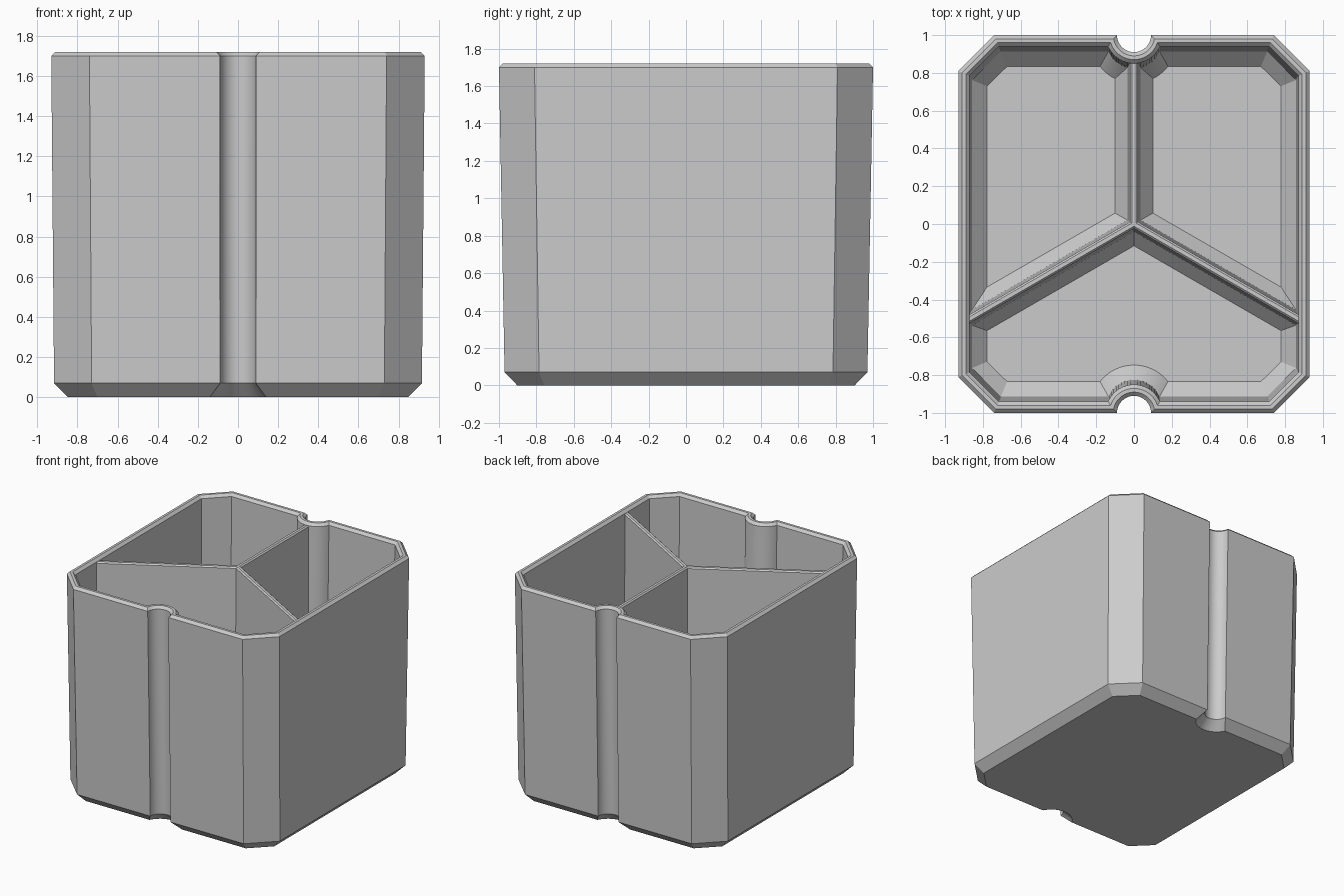
import bpy
import bmesh
from math import sqrt, sin, cos, asin, pi, radians

cube = bpy.data.objects.get("Cube")
if cube:
    bpy.data.objects.remove(cube, do_unlink=True)

HALF_X, HALF_Y, CORNER = 0.93, 1.0, 1.74   # rim half sizes, corner cut x + y
GROOVE, STEPS = 0.09, 20
RIM_Z = 1.70

grey = bpy.data.materials.new("plain grey")
grey.use_nodes = True
colour = (0.6, 0.6, 0.6, 1)
grey.diffuse_color = colour
grey.node_tree.nodes["Principled BSDF"].inputs["Base Color"].default_value = colour


def loft(name, rings):
    """Closed solid through rings of equal point count, capped at both ends."""
    bm = bmesh.new()
    loops = [[bm.verts.new(p) for p in ring] for ring in rings]
    n = len(loops[0])
    for a, b in zip(loops, loops[1:]):
        for i in range(n):
            j = (i + 1) % n
            bm.faces.new((a[i], a[j], b[j], b[i]))
    bm.faces.new(loops[0][::-1])
    bm.faces.new(loops[-1])
    bmesh.ops.recalc_face_normals(bm, faces=bm.faces)
    mesh = bpy.data.meshes.new(name)
    bm.to_mesh(mesh)
    bm.free()
    mesh.materials.append(grey)
    obj = bpy.data.objects.new(name, mesh)
    bpy.context.collection.objects.link(obj)
    bpy.ops.object.select_all(action='DESELECT')
    obj.select_set(True)
    bpy.context.view_layer.objects.active = obj
    bpy.ops.object.shade_smooth_by_angle(angle=radians(30))
    return obj


def body_ring(inset, z):
    """Cut-corner outline with a round groove front and back, inset and tapered."""
    hx, hy = HALF_X - inset, HALF_Y - inset
    cut = CORNER - inset * sqrt(2)
    r = GROOVE + inset
    start = asin(inset / r)
    half = [(hx, -(cut - hx)), (hx, cut - hx), (cut - hy, hy)]
    for i in range(STEPS + 1):
        a = start + (pi - 2 * start) * i / STEPS
        half.append((r * cos(a), HALF_Y - r * sin(a)))
    half.append((-(cut - hy), hy))
    # second half is the first turned by 180 degrees
    ring = half + [(-x, -y) for x, y in half]
    t = min(1, (RIM_Z - z) / (RIM_Z - 0.07)) if z < RIM_Z else 0
    return [(x * (1 - 0.015 * t), y * (1 - 0.03 * t), z) for x, y in ring]


# Container: outside from the base up, over the rim, down inside to the floor
levels = [(0.07, 0), (0, 0.07), (0, RIM_Z), (0.02, 1.72), (0.04, 1.72),
          (0.06, RIM_Z), (0.06, 0.14), (0.14, 0.06)]
levels[0] = (0.07, 0.0)
levels[1] = (0.0, 0.07)
loft("container", [body_ring(d, z) for d, z in levels])


def divider_ring(w, z, end_x, end_y):
    """Three-armed outline of half width w, arms 120 degrees apart."""
    k = 1 / sqrt(3)
    upper, lower = (2 * w - end_x) * k, (-2 * w - end_x) * k
    right = [(w, end_y), (w, w * k), (end_x, upper), (end_x, lower)]
    left = [(-x, y) for x, y in reversed(right)]
    return [(x, y, z) for x, y in right + [(0, -2 * w * k)] + left]


# Divider: flared foot, thin tapering wall, bevelled top edge
loft("divider", [divider_ring(*s) for s in (
    (0.10, 0.05, 0.84, 0.79),
    (0.10, 0.06, 0.84, 0.79),
    (0.035, 0.14, 0.88, 0.85),
    (0.02, 1.69, 0.90, 0.88),
    (0.01, RIM_Z, 0.90, 0.88))])
